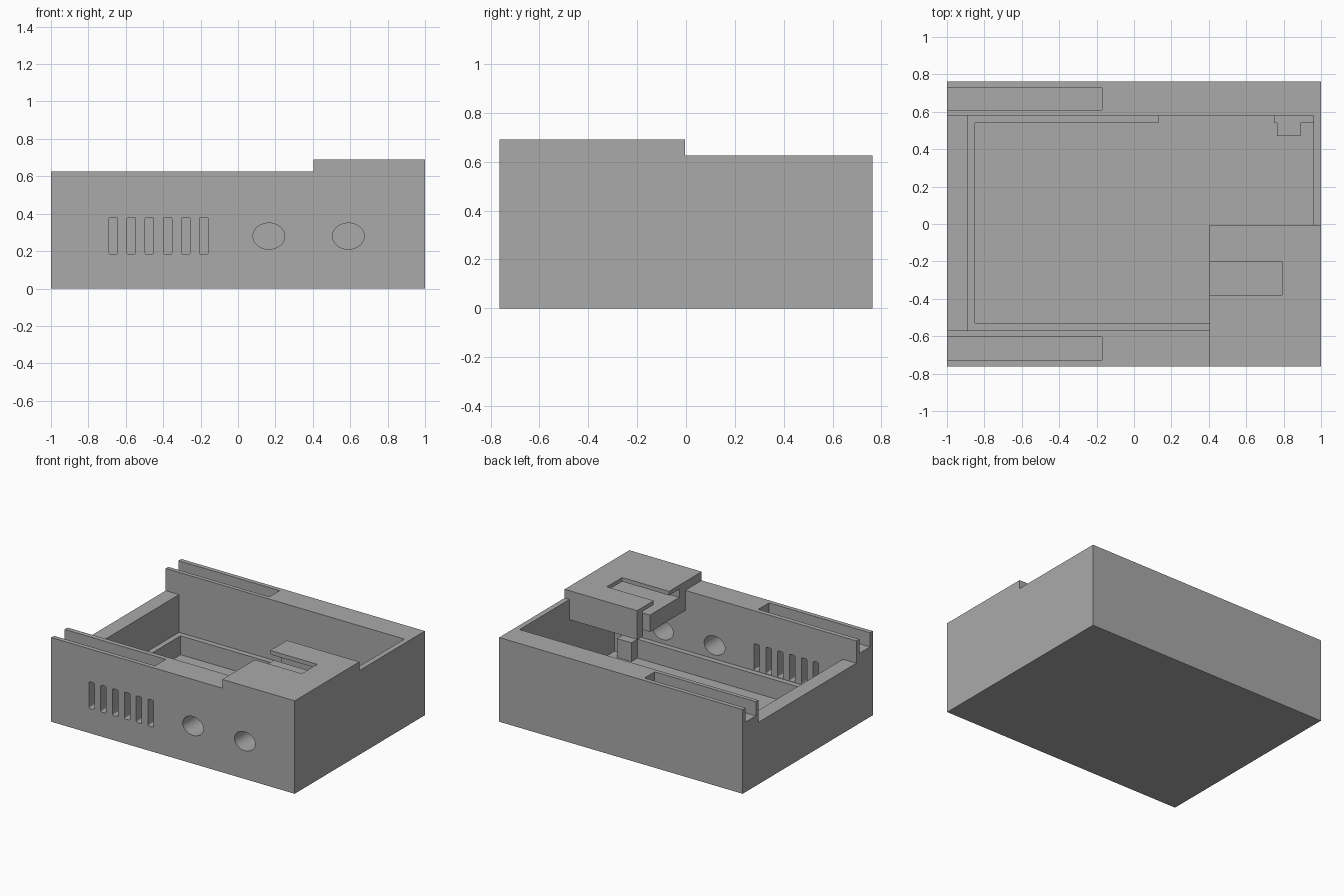
import bpy, bmesh, math
from mathutils import Matrix

old = bpy.data.objects.get("Cube")
if old:
    bpy.data.objects.remove(old, do_unlink=True)

grey = bpy.data.materials.new("plain grey")
grey.use_nodes = True
COLOUR = (0.4, 0.4, 0.4, 1)
grey.diffuse_color = COLOUR
grey.node_tree.nodes["Principled BSDF"].inputs["Base Color"].default_value = COLOUR


def prism(name, outline, low, high, along_y=False):
    """Extrude an outline upwards, or an x-z outline along y."""
    bm = bmesh.new()
    base = bm.faces.new([bm.verts.new((a, b, low)) for a, b in outline])
    top = bmesh.ops.extrude_face_region(bm, geom=[base])["geom"]
    moved = [g for g in top if isinstance(g, bmesh.types.BMVert)]
    bmesh.ops.translate(bm, verts=moved, vec=(0, 0, high - low))
    if along_y:
        swap = Matrix(((1, 0, 0, 0), (0, 0, 1, 0), (0, 1, 0, 0), (0, 0, 0, 1)))
        bm.transform(swap)
    bmesh.ops.recalc_face_normals(bm, faces=bm.faces)
    mesh = bpy.data.meshes.new(name)
    bm.to_mesh(mesh)
    bm.free()
    mesh.materials.append(grey)
    obj = bpy.data.objects.new(name, mesh)
    bpy.context.collection.objects.link(obj)
    return obj


def rect(x0, x1, y0, y1):
    return [(x0, y0), (x1, y0), (x1, y1), (x0, y1)]


DEPTH = 0.763
TOP, RIM, END_RIM = 0.69, 0.625, 0.46
CEILING, LEDGE, FLOOR = 0.475, 0.18, 0.04
PLAT_X, PLAT_Y = 0.405, -0.005
ABOVE = 0.9

case = prism("open_case", rect(-1, 1, -DEPTH, DEPTH), 0, TOP)


def cut(name, outline, low, high, along_y=False):
    cutter = prism(name, outline, low, high, along_y)
    cutter.hide_render = True
    mod = case.modifiers.new(name, "BOOLEAN")
    mod.operation = "DIFFERENCE"
    mod.solver = "EXACT"
    mod.object = cutter
    bpy.context.view_layer.objects.active = case
    bpy.ops.object.modifier_apply(modifier=name)
    bpy.data.objects.remove(cutter, do_unlink=True)


# Lower the rim everywhere but the raised corner platform
cut("rim_step", [(-1.1, -0.9), (PLAT_X, -0.9), (PLAT_X, PLAT_Y), (1.1, PLAT_Y),
                 (1.1, 0.9), (-1.1, 0.9)], RIM, ABOVE)

# Main opening, also lowering the end wall
cut("opening", [(-1.1, -0.57), (PLAT_X, -0.57), (PLAT_X, PLAT_Y), (0.96, PLAT_Y),
                (0.96, 0.58), (-1.1, 0.58)], END_RIM, ABOVE)

# Cavity running beneath the platform down to the ledge
cut("cavity", rect(-0.89, 0.96, -0.57, 0.58), LEDGE, CEILING)

# Deep pocket, leaving the ledge and two corner posts
cut("pocket", [(-0.85, -0.53), (0.77, -0.53), (0.77, -0.46), (0.89, -0.46),
               (0.89, -0.53), (0.96, -0.53), (0.96, 0.54), (0.89, 0.54),
               (0.89, 0.47), (0.765, 0.47), (0.765, 0.54), (0.75, 0.54),
               (0.75, 0.58), (0.13, 0.58), (0.13, 0.54), (-0.85, 0.54)],
    FLOOR, LEDGE + 0.1)

# Rail grooves in the two long walls
for side, y0, y1 in (("front", -0.73, -0.605), ("back", 0.61, 0.73)):
    cut(side + "_groove", rect(-1.1, -0.17, y0, y1), 0.52, ABOVE)

# Undercut slot in the platform: mouth, wide channel and side gap
cut("slot_mouth", rect(0.3, 0.79, -0.38, -0.2), 0.6, ABOVE)
cut("slot_channel", rect(0.3, 0.91, -0.5, -0.075), 0.6, 0.66)
cut("slot_gap", rect(0.3, 0.91, -0.155, -0.075), 0.4, 0.63)

# Six rounded vents through the front wall
for i in range(6):
    x, z, w, h, r = -0.668 + i * 0.0972, 0.282, 0.023, 0.099, 0.009
    shape = []
    for sx, sz, start in ((1, 1, 0), (-1, 1, 90), (-1, -1, 180), (1, -1, 270)):
        for step in range(4):
            a = math.radians(start + step * 30)
            shape.append((x + sx * (w - r) + r * math.cos(a),
                          z + sz * (h - r) + r * math.sin(a)))
    cut("vent", shape, -0.9, -0.5, True)

# Two oval holes through the front wall
for x in (0.165, 0.59):
    oval = [(x + 0.085 * math.cos(t * math.tau / 48),
             0.28 + 0.07 * math.sin(t * math.tau / 48)) for t in range(48)]
    cut("hole", oval, -0.9, -0.5, True)

bpy.ops.object.select_all(action="DESELECT")
case.select_set(True)
bpy.context.view_layer.objects.active = case
bpy.ops.object.shade_smooth_by_angle(angle=math.radians(35))
